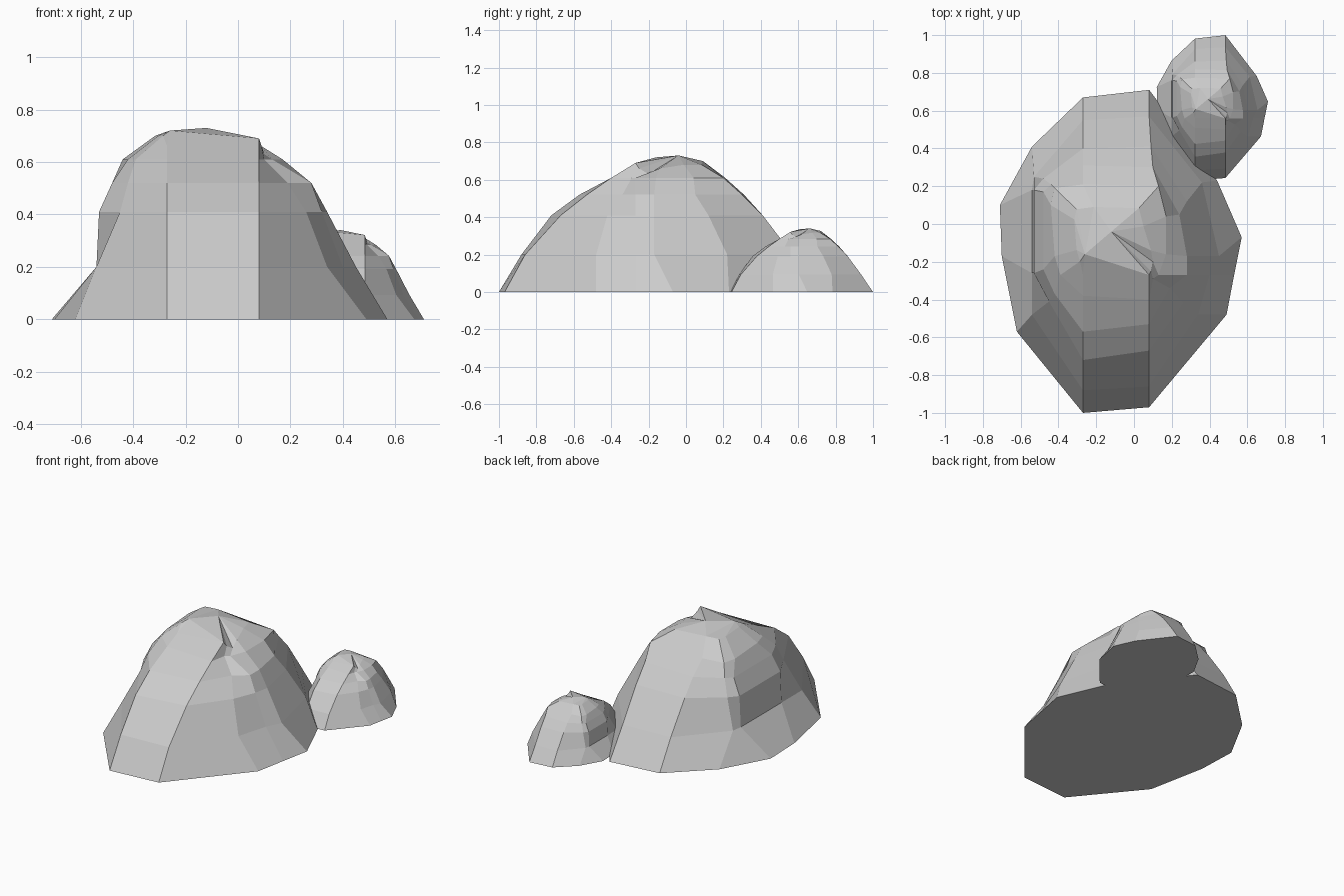
import bpy, bmesh

if "Cube" in bpy.data.objects:
    bpy.data.objects.remove(bpy.data.objects["Cube"])

# Cross-sections of the rock, bottom to top: 12 corners (x, y) counter-clockwise from the front
RINGS = [
    (0.00, [(-.27, -1), (.08, -.97), (.49, -.48), (.53, -.27), (.57, -.07), (.44, .23),
            (.08, .71), (-.27, .67), (-.54, .41), (-.71, .10), (-.70, -.17), (-.62, -.57)]),
    (0.20, [(-.27, -.88), (.08, -.86), (.34, -.48), (.40, -.27), (.45, -.17), (.36, .22),
            (.08, .57), (-.27, .55), (-.53, .25), (-.54, .18), (-.54, -.26), (-.54, -.48)]),
    (0.41, [(-.27, -.72), (.08, -.67), (.26, -.42), (.32, -.27), (.34, -.17), (.28, .12),
            (.09, .41), (-.27, .40), (-.48, .24), (-.53, .18), (-.53, -.26), (-.45, -.41)]),
    (0.52, [(-.27, -.57), (.08, -.53), (.19, -.34), (.28, -.27), (.28, -.17), (.24, .05),
            (.10, .30), (-.27, .31), (-.44, .21), (-.48, .17), (-.48, -.24), (-.42, -.37)]),
    (0.61, [(-.27, -.38), (.08, -.40), (.10, -.29), (.13, -.27), (.17, -.16), (.17, .04),
            (.13, .20), (-.27, .21), (-.42, .19), (-.44, .10), (-.42, -.17), (-.39, -.27)]),
]
# Raised front lip and the dip beside it: crown corners that break the regular taper
LIP = [(-.27, -.27, .66), (.08, -.27, .69), (.09, -.25, .66), (.10, -.20, .63), (.09, -.14, .66)]


def rock(name, scale, location):
    bm = bmesh.new()
    loops = [[bm.verts.new((x, y, z)) for x, y in pts] for z, pts in RINGS]
    # Crown: the last section drawn in towards the summit
    cx, cy = -.13, -.09
    crown = [(cx + (x - cx) * .6, cy + (y - cy) * .6, .68 + .02 * (x < -.2))
             for x, y in RINGS[-1][1]]
    crown[:len(LIP)] = LIP
    loops.append([bm.verts.new(p) for p in crown])
    n = len(loops[0])
    for low, high in zip(loops, loops[1:]):
        for i in range(n):
            j = (i + 1) % n
            bm.faces.new((low[i], low[j], high[j], high[i]))
    # Summit ridge and flat base
    left = bm.verts.new((-.26, -.16, .72))
    right = bm.verts.new((-.12, -.04, .73))
    for i in range(n):
        peak = right if 0 < i < 7 else left
        bm.faces.new((loops[-1][i], loops[-1][(i + 1) % n], peak))
    for i, (a, b) in ((1, (left, right)), (7, (right, left))):
        bm.faces.new((loops[-1][i], b, a))
    bm.faces.new(loops[0][::-1])
    bmesh.ops.recalc_face_normals(bm, faces=bm.faces)
    mesh = bpy.data.meshes.new(name)
    bm.to_mesh(mesh)
    bm.free()
    obj = bpy.data.objects.new(name, mesh)
    obj.scale = scale
    obj.location = location
    bpy.context.collection.objects.link(obj)


rock("large_rock", (1, 1, 1), (0, 0, 0))
rock("small_rock", (.46, .45, .466), (.447, .68, 0))
